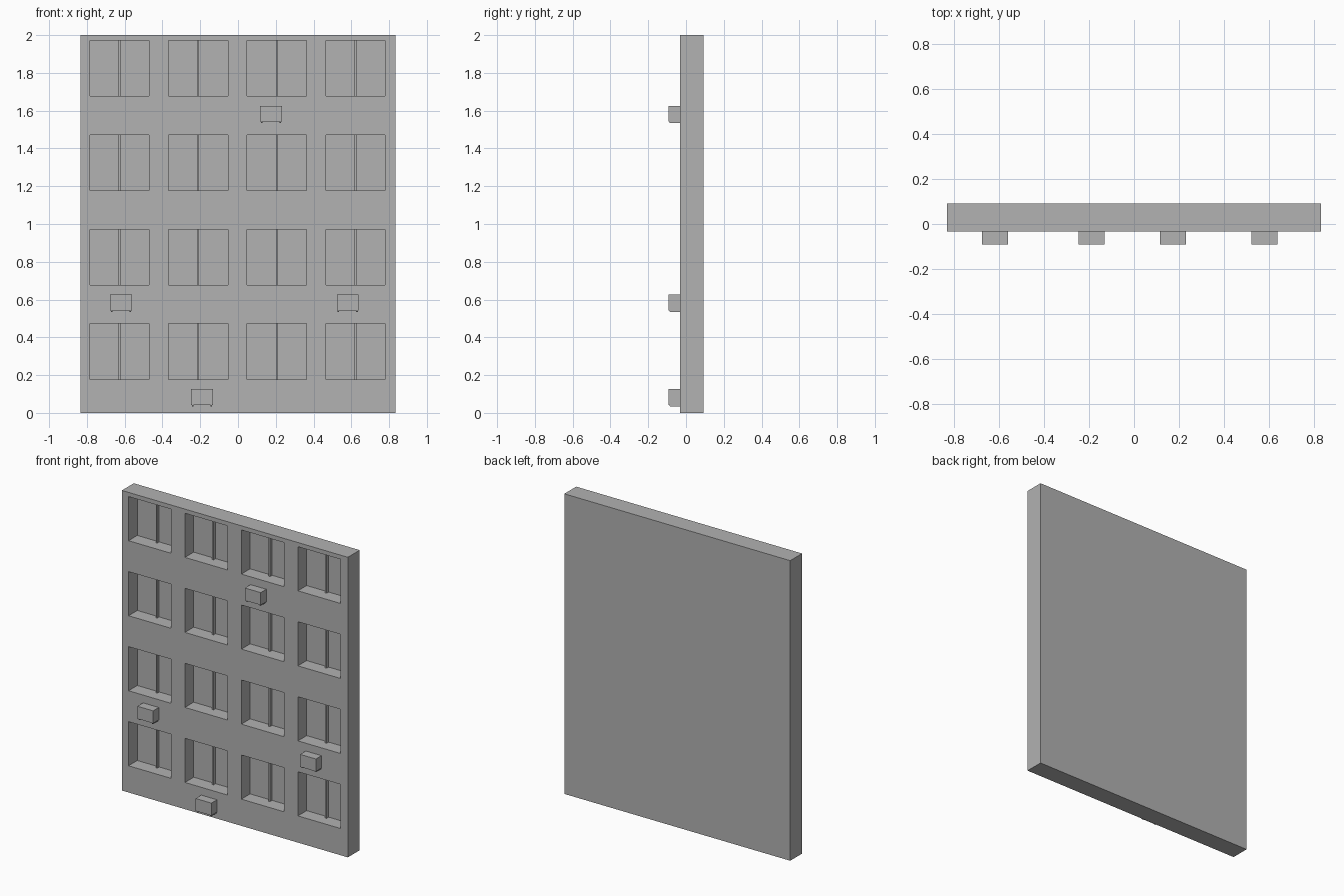
import bpy, bmesh
from mathutils import Vector

cube = bpy.data.objects.get("Cube")
if cube:
    bpy.data.objects.remove(cube, do_unlink=True)

FRONT, BACK, DEPTH = -0.033, 0.092, 0.092
HALF_W, HEIGHT = 0.833, 2.0
WIN_W, WIN_H = 0.314, 0.294
WIN_X = [-0.627, -0.211, 0.205, 0.622]
WIN_Z = [0.325 + 0.5 * i for i in range(4)]

concrete = bpy.data.materials.new("concrete_grey")
concrete.use_nodes = True
GREY = (0.445, 0.445, 0.445, 1)
concrete.diffuse_color = GREY
concrete.node_tree.nodes["Principled BSDF"].inputs["Base Color"].default_value = GREY


def finish(name, bm):
    bmesh.ops.recalc_face_normals(bm, faces=bm.faces)
    mesh = bpy.data.meshes.new(name)
    bm.to_mesh(mesh)
    bm.free()
    mesh.materials.append(concrete)
    obj = bpy.data.objects.new(name, mesh)
    bpy.context.collection.objects.link(obj)
    return obj


def add_box(bm, low, high):
    low, high = Vector(low), Vector(high)
    verts = bmesh.ops.create_cube(bm, size=1)["verts"]
    for v in verts:
        v.co = (low + high) / 2 + v.co * (high - low)
    return verts


def cuts(start, end, centres, size):
    inner = [c + s * size / 2 for c in centres for s in (-1, 1)]
    return [start] + inner + [end]


# Wall: front grid with recessed window cells, pulled back to a solid slab
bm = bmesh.new()
xs = cuts(-HALF_W, HALF_W, WIN_X, WIN_W)
zs = cuts(0, HEIGHT, WIN_Z, WIN_H)
grid = [[bm.verts.new((x, FRONT, z)) for z in zs] for x in xs]
windows = []
for i in range(len(xs) - 1):
    for j in range(len(zs) - 1):
        face = bm.faces.new((grid[i][j], grid[i + 1][j],
                             grid[i + 1][j + 1], grid[i][j + 1]))
        if i % 2 and j % 2:
            windows.append(face)
border = [e for e in bm.edges if e.is_boundary]
for face in bmesh.ops.extrude_discrete_faces(bm, faces=windows)["faces"]:
    bmesh.ops.translate(bm, verts=face.verts, vec=(0, DEPTH, 0))
rim = bmesh.ops.extrude_edge_only(bm, edges=border)["geom"]
for v in rim:
    if isinstance(v, bmesh.types.BMVert):
        v.co.y = BACK
bmesh.ops.holes_fill(bm, edges=[e for e in bm.edges if e.is_boundary], sides=0)
finish("wall", bm)

# Thin upright bar in the middle of every window
bm = bmesh.new()
for x in WIN_X:
    for z in WIN_Z:
        add_box(bm, (x - 0.005, FRONT + DEPTH - 0.022, z - WIN_H / 2),
                (x + 0.005, FRONT + DEPTH, z + WIN_H / 2))
finish("window_bars", bm)

# Air conditioner boxes, each on two small brackets
UNITS = [(-0.619, 0.5), (-0.19, 0), (0.174, 1.5), (0.581, 0.5)]
for n, (x, floor) in enumerate(UNITS, 1):
    bm = bmesh.new()
    add_box(bm, (x - 0.058, -0.092, floor + 0.043),
            (x + 0.058, FRONT, floor + 0.126))
    for side in (-1, 1):
        cx = x + side * 0.049
        verts = add_box(bm, (cx - 0.004, -0.09, floor + 0.034),
                        (cx + 0.004, FRONT, floor + 0.043))
        for v in verts:
            if v.co.y < -0.08 and v.co.z < floor + 0.04:
                v.co.y += 0.005
    finish(f"air_conditioner_{n}", bm)
